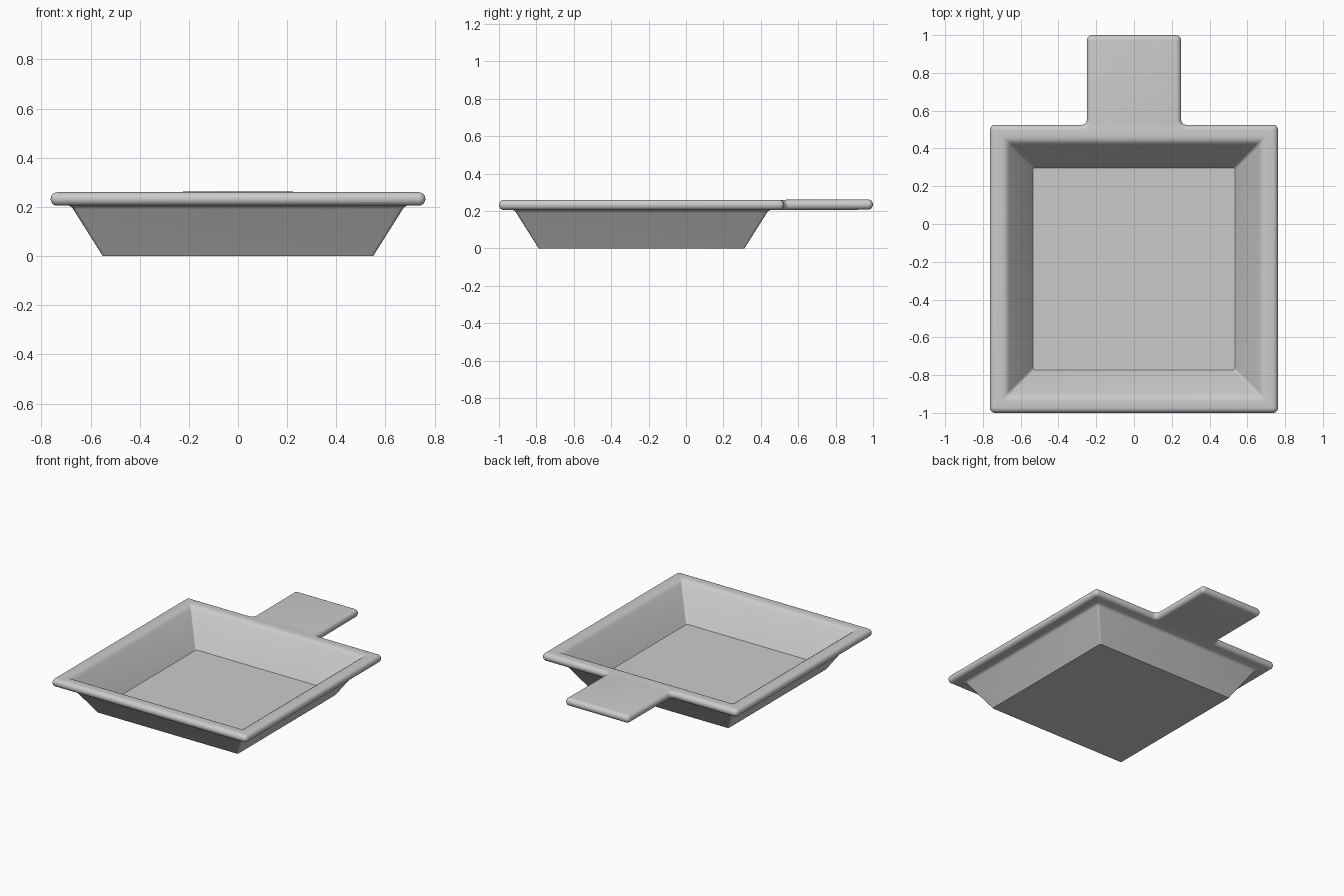
import bpy, bmesh
from math import sin, cos, pi, radians

if "Cube" in bpy.data.objects:
    bpy.data.objects.remove(bpy.data.objects["Cube"])

CY = -0.2375          # tray centre in y
HALF = 0.7625         # outer half size of the rim
Z0, Z1 = 0.205, 0.26  # rim underside and top
R = (Z1 - Z0) / 2
ZM = (Z0 + Z1) / 2
STEPS = 10


def arc(cx, cy, r, a0, a1, n=6):
    return [(cx + r * cos(radians(a0 + (a1 - a0) * i / n)),
             cy + r * sin(radians(a0 + (a1 - a0) * i / n))) for i in range(n + 1)]


def loft(name, rings, angle):
    """Skin a stack of equal-count loops and cap both ends."""
    bm = bmesh.new()
    loops = [[bm.verts.new(p) for p in ring] for ring in rings]
    n = len(loops[0])
    for a, b in zip(loops, loops[1:]):
        for i in range(n):
            j = (i + 1) % n
            bm.faces.new((a[i], a[j], b[j], b[i]))
    bm.faces.new(loops[0][::-1])
    bm.faces.new(loops[-1])
    bmesh.ops.recalc_face_normals(bm, faces=bm.faces)
    me = bpy.data.meshes.new(name)
    bm.to_mesh(me)
    bm.free()
    ob = bpy.data.objects.new(name, me)
    bpy.context.collection.objects.link(ob)
    bpy.ops.object.select_all(action='DESELECT')
    ob.select_set(True)
    bpy.context.view_layer.objects.active = ob
    bpy.ops.object.shade_smooth_by_angle(angle=radians(angle))
    return ob


def square(h, z, r):
    pts = []
    for k, (sx, sy) in enumerate(((1, 1), (-1, 1), (-1, -1), (1, -1))):
        pts += arc(sx * (h - r), CY + sy * (h - r), r, 90 * k, 90 * k + 90)
    return [(x, y, z) for x, y in pts]


# rounded edge as (inset, height) pairs
edge = [(R - R * cos(t), ZM + R * sin(t))
        for t in (-pi / 2 + pi * i / STEPS for i in range(STEPS + 1))]

# tray: outer wall, rolled rim, inner wall and floor in one closed profile
profile = [(0.55, 0, 0.01), (0.67, 0.19, 0.015), (0.676, 0.199, 0.015), (0.688, Z0, 0.015)]
profile += [(HALF - d, z, max(0.027 - d, 0.004)) for d, z in edge]
profile += [(0.70, Z1, 0.006), (0.685, 0.258, 0.008), (0.672, 0.251, 0.01),
            (0.66, 0.238, 0.012), (0.535, 0.03, 0.012)]
loft("tray", [square(*p) for p in profile], 32)


# handle: flat tab with rounded edges and filleted root
def tab(d, z):
    root = CY + HALF - R
    right = [(0.275, root)]
    right += arc(0.275, 0.55, 0.025 + d, 270, 180)
    right += arc(0.222, 0.972, max(0.028 - d, 0.003), 0, 90) if d < 0.025 else \
        arc(0.247 - d, 0.997 - d, 0.003, 0, 90)
    pts = right + [(-x, y) for x, y in right[::-1]]
    return [(x, y, z + 0.004 * max(0, y - root)) for x, y in pts]


loft("handle", [tab(d, z) for d, z in edge], 40)
